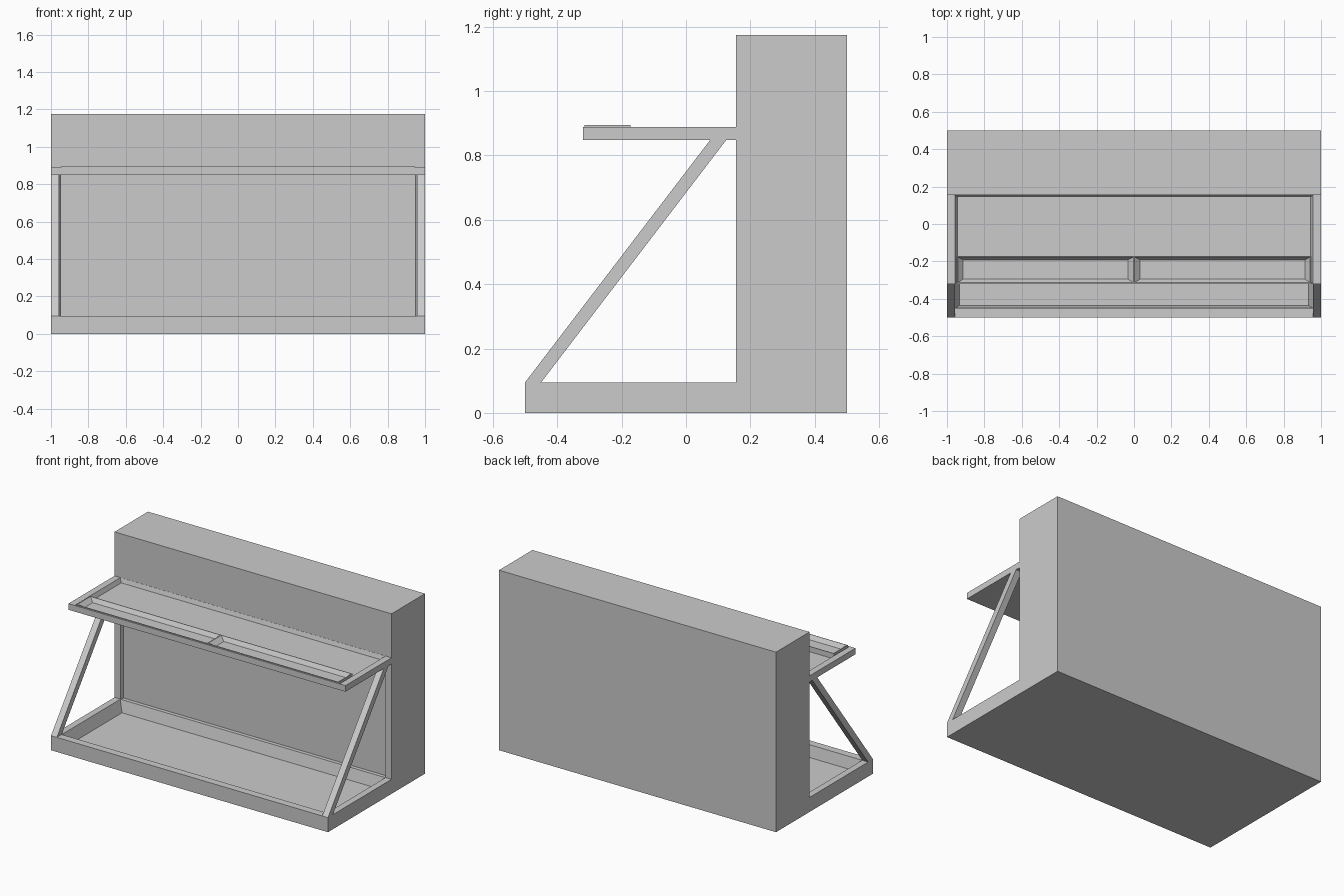
import bpy, bmesh

if "Cube" in bpy.data.objects:
    bpy.data.objects.remove(bpy.data.objects["Cube"])


def make(name, verts, faces, mirror=False):
    mesh = bpy.data.meshes.new(name)
    mesh.from_pydata(verts, [], faces)
    bm = bmesh.new()
    bm.from_mesh(mesh)
    bmesh.ops.recalc_face_normals(bm, faces=bm.faces)
    bm.to_mesh(mesh)
    bm.free()
    ob = bpy.data.objects.new(name, mesh)
    bpy.context.collection.objects.link(ob)
    if mirror:
        ob.modifiers.new("mirror", 'MIRROR').use_axis[0] = True
    return ob


def loft(name, rings, axis='Z', mirror=False):
    """Skin a stack of rectangles (a0, a1, b0, b1, height), capped at both ends."""
    verts, faces = [], []
    for a0, a1, b0, b1, h in rings:
        for a, b in ((a0, b0), (a1, b0), (a1, b1), (a0, b1)):
            verts.append((a, b, h) if axis == 'Z' else (a, h, b))
    for r in range(len(rings) - 1):
        for i in range(4):
            j = (i + 1) % 4
            faces.append((4*r + i, 4*r + j, 4*r + 4 + j, 4*r + 4 + i))
    n = len(verts)
    faces += [(3, 2, 1, 0), (n - 4, n - 3, n - 2, n - 1)]
    return make(name, verts, faces, mirror)


def prism(name, profile, x0, x1, mirror=False):
    """Extrude a (y, z) profile along x."""
    n = len(profile)
    verts = [(x, y, z) for x in (x0, x1) for y, z in profile]
    faces = [(i, (i + 1) % n, n + (i + 1) % n, n + i) for i in range(n)]
    faces += [tuple(range(n))[::-1], tuple(range(n, 2 * n))]
    return make(name, verts, faces, mirror)


# Upright cabinet with a shallow recessed front panel
loft("cabinet", [
    (-1, 1, 0, 1.175, 0.5),
    (-1, 1, 0, 1.175, 0.155),
    (-0.957, 0.957, 0.095, 0.85, 0.155),
    (-0.95, 0.95, 0.095, 0.85, 0.178)], axis='Y')

# Hollow base tray with sloping inner walls
loft("base_tray", [
    (-1, 1, -0.5, 0.155, 0),
    (-1, 1, -0.5, 0.155, 0.095),
    (-0.957, 0.957, -0.45, 0.153, 0.095),
    (-0.932, 0.932, -0.435, 0.135, 0.02)])

# Shelf with a sunken top
loft("shelf", [
    (-1, 1, -0.32, 0.155, 0.848),
    (-1, 1, -0.32, 0.155, 0.888),
    (-0.957, 0.957, -0.315, 0.154, 0.888),
    (-0.945, 0.945, -0.31, 0.146, 0.86)])

# Pair of shallow trays along the shelf front
loft("front_trays", [
    (0, 0.947, -0.316, -0.172, 0.856),
    (0, 0.947, -0.316, -0.172, 0.895),
    (0.003, 0.942, -0.313, -0.176, 0.895),
    (0.032, 0.915, -0.295, -0.192, 0.868)], mirror=True)

# Diagonal side struts
prism("side_struts", [(-0.5, 0.095), (-0.45, 0.095), (0.125, 0.848), (0.075, 0.848)],
      0.958, 1.0, mirror=True)
